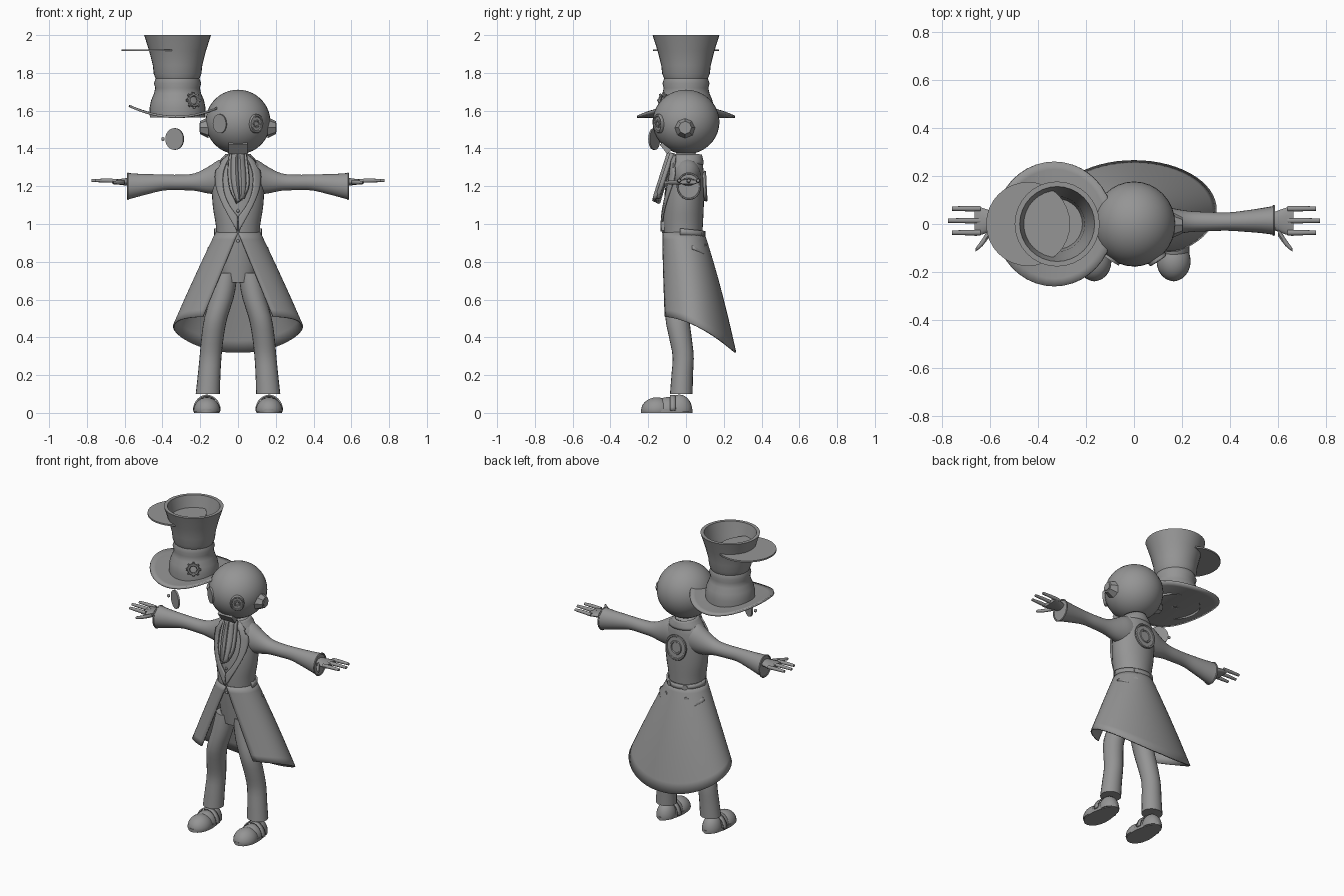
import bpy, math
from math import sin, cos, pi, radians, sqrt
from mathutils import Vector

if "Cube" in bpy.data.objects:
    bpy.data.objects.remove(bpy.data.objects["Cube"])

grey = bpy.data.materials.new("plain grey")
grey.diffuse_color = (0.3, 0.3, 0.3, 1)
grey.use_nodes = True
grey.node_tree.nodes["Principled BSDF"].inputs["Base Color"].default_value = grey.diffuse_color


def finish(ob, name, thick=0.0, offset=0):
    ob.name = name
    ob.data.materials.append(grey)
    if thick:
        m = ob.modifiers.new("thickness", 'SOLIDIFY')
        m.thickness, m.offset = thick, offset
    return ob


def grid(name, f, nu, nv, wrap=False, caps=False, thick=0.0):
    """Surface f(u, v), u across and v along, both 0..1."""
    cols = nu if wrap else nu + 1
    verts = [f(i / nu, j / nv) for j in range(nv + 1) for i in range(cols)]
    faces = [(j * cols + i, j * cols + (i + 1) % cols,
              (j + 1) * cols + (i + 1) % cols, (j + 1) * cols + i)
             for j in range(nv) for i in range(nu)]
    if caps:
        faces += [tuple(range(cols))[::-1], tuple(range(nv * cols, (nv + 1) * cols))]
    me = bpy.data.meshes.new(name)
    me.from_pydata(verts, [], faces)
    ob = bpy.data.objects.new(name, me)
    bpy.context.collection.objects.link(ob)
    return finish(ob, name, thick)


def spline(rows, t):
    """Smooth interpolation through rows for t in 0..1."""
    s = min(max(t, 0), 1) * (len(rows) - 1)
    i = min(int(s), len(rows) - 2)
    k = s - i
    p = [rows[min(max(i + d, 0), len(rows) - 1)] for d in (-1, 0, 1, 2)]
    return [b + 0.5 * k * (c - a + k * (2*a - 5*b + 4*c - d + k * (3*(b - c) + d - a)))
            for a, b, c, d in zip(*p)]


def tube(name, rows, nu=24, nv=16, along_x=0):
    """Rows are (x, y, z, half width, half depth); along_x lays it sideways."""
    def f(u, v):
        x, y, z, a, b = spline(rows, v)
        c, s = cos(2 * pi * u), sin(2 * pi * u)
        return (x, y + a * c, z + b * s * along_x) if along_x else (x + a * c, y + b * s, z)
    return grid(name, f, nu, nv, True, True)


def lathe(name, profile, x, y, n=32):
    def f(u, v):
        r, z = profile[round(v * (len(profile) - 1))]
        return (x + r * cos(2 * pi * u), y + r * sin(2 * pi * u), z)
    return grid(name, f, n, len(profile) - 1, True)


def ball(name, loc, size, seg=24, rings=14):
    bpy.ops.mesh.primitive_uv_sphere_add(segments=seg, ring_count=rings, radius=1, location=loc)
    bpy.context.object.scale = size
    return finish(bpy.context.object, name)


def disc(name, loc, normal, r, depth, sy=1.0, n=24, r2=None):
    bpy.ops.mesh.primitive_cone_add(vertices=n, radius1=r, radius2=r if r2 is None else r2,
                                    depth=depth, location=loc)
    ob = bpy.context.object
    ob.rotation_euler = Vector(normal).to_track_quat('Z', 'Y').to_euler()
    ob.scale = (1, sy, 1)
    return finish(ob, name)


def ring(name, loc, normal, r, minor, sy=1.0):
    bpy.ops.mesh.primitive_torus_add(location=loc, major_radius=r, minor_radius=minor,
                                     major_segments=24, minor_segments=6)
    ob = bpy.context.object
    ob.rotation_euler = Vector(normal).to_track_quat('Z', 'Y').to_euler()
    ob.scale = (1, sy, 1)
    return finish(ob, name)


def gear(name, loc, normal, r):
    ring(name, loc, normal, r * 0.68, r * 0.2)
    q = Vector(normal).to_track_quat('Z', 'Y')
    for k in range(8):
        a = k * pi / 4
        d = q @ Vector((cos(a), sin(a), 0))
        disc(name + "_tooth", Vector(loc) + d * r * 0.9, d, r * 0.16, r * 0.3, n=6)


# Torso: rows run up from hips to neck base
TORSO = [(0, -.02, .69, .085, .07), (0, -.017, .79, .105, .085), (0, -.015, .89, .112, .098),
         (0, -.015, .99, .117, .104), (0, -.012, 1.09, .133, .106), (0, -.007, 1.19, .138, .103),
         (0, 0, 1.29, .13, .092), (0, 0, 1.335, .098, .082), (0, 0, 1.375, .05, .05)]
tube("coat_body", TORSO, 32, 24)


def front(x, z, out=0.0):
    """Depth of the chest surface at x, z, moved outward by out."""
    k = (z - .69) / .1 if z < 1.29 else 6 + (z - 1.29) / .045
    _, y, _, a, b = spline(TORSO, k / 8)
    return y - b * sqrt(max(1 - (x / a) ** 2, 0.06)) - out


# Head, neck, face and ear caps
H = Vector((0, 0, 1.54))
ball("head", H, (.172, .177, .171), 32, 20)
tube("neck", [(0, 0, 1.33, .045, .045), (0, 0, 1.42, .045, .045)], 16, 1)
for s in (-1, 1):
    n = Vector((s * .55, -.83, -.05)).normalized()
    e = H + n * .173
    disc("eye", e, n, .042, .012, 1.2)
    if s == 1:
        ring("eye_rim", e + n * .006, n, .036, .006, 1.2)
        gear("eye_gear", e + n * .007, n, .022)
    disc("ear_cap", (s * .178, -.005, 1.51), (s, 0, 0), .056, .046, 1, 8, .034)
    disc("ear_stud", (s * .2, -.005, 1.51), (s, 0, 0), .024, .01, 1, 8)
bpy.ops.mesh.primitive_cube_add(size=1, location=(0, -.108, 1.405))
jaw = finish(bpy.context.object, "jaw")
jaw.scale, jaw.rotation_euler = (.1, .03, .062), (radians(38), 0, 0)

# Standing collar, open at the front
def collar(u, v):
    a = radians(-60 + 300 * u)
    r = spline([(.103, .088), (.085, .085), (.062, .078)], v)
    return (r[0] * cos(a), r[1] * sin(a), 1.315 + .052 * v)
grid("collar", collar, 28, 4, thick=.012)

# Cravat hanging forward, with pleats
def cravat(u, v):
    w, x0 = spline([(.045, 0), (.052, 0), (.055, .003), (.048, .008), (.02, .012)], v)
    c = 2 * u - 1
    y = -.085 - .078 * v + .018 * c * c + .008 * cos(3 * pi * c)
    return (x0 + w * c, y, 1.375 - .25 * v + .015 * c * v)
grid("cravat", cravat, 14, 10, thick=.022)

# Lapels and the waistcoat edge follow the chest
OUTER = [(.052, 1.362), (.092, 1.325), (.118, 1.27), (.113, 1.19), (.075, 1.09), (.004, .96)]
INNER = [(.042, 1.355), (.066, 1.31), (.08, 1.25), (.074, 1.17), (.045, 1.1), (.002, 1.04)]
for s in (-1, 1):
    def lapel(u, v, s=s):
        (xa, za), (xb, zb) = spline(INNER, v), spline(OUTER, v)
        x, z = xa + (xb - xa) * u, za + (zb - za) * u
        notch = .018 if (u == 1 and .2 < v < .35) else 0
        return (s * (x - notch), front(x, z, .007 + .006 * u), z)
    grid("lapel", lapel, 4, 20, thick=.01)
for z in (1.07, 1.02, .96, .91):
    ball("button", (0, front(0, z, .004), z), (.009, .006, .009), 10, 6)

# Coat skirt: flared, split at the front, dipping at the back
def skirt(u, v, out=0.0):
    rx, ry, cy = .115 + .226 * v + out, .106 + .096 * v + out, -.013 + .073 * v
    half = math.asin(.185 * v / rx)
    a = half + (2 * pi - 2 * half) * u
    y = cy - ry * cos(a)
    t = min(max((y + .135) / .395, 0), 1)
    hem = .51 - .19 * t ** 1.8
    return (rx * sin(a), y, .955 + (hem - .955) * v)
grid("coat_skirt", skirt, 48, 12, thick=.008)

# Back belt, small flap and rear buttons
def belt(u, v):
    a = pi * (u * 1.1 - .05)
    return (.121 * cos(a), -.013 + .112 * sin(a), .94 + .035 * v - .012 * sin(a))
grid("back_belt", belt, 20, 1, thick=.01)
def flap(u, v):
    a = pi * (.1 + .8 * u)
    return ((.128 + .04 * v) * cos(a), -.01 + (.113 + .03 * v) * sin(a),
            .9 - v * (.03 + .055 * sin(pi * u)))
grid("back_flap", flap, 18, 3, thick=.01)
for s in (-1, 1):
    disc("belt_button", (s * .055, .088, .948), (s * .4, 1, 0), .016, .014, 1, 12)
    disc("flap_button", (s * .07, .096, .88), (s * .5, 1, 0), .014, .02, 1, 12)

# Round emblem plate on the back
disc("back_plate", (0, .098, 1.2), (0, 1, .05), .07, .014, 1.1)
for r in (.068, .035):
    ring("back_ring", (0, .104, 1.2), (0, 1, .05), r, .007, 1.1)

for s in (-1, 1):
    # Sleeve with flared, hollow cuff
    tube("sleeve", [(s * x, y, z, a, b) for x, y, z, a, b in (
        (.04, .005, 1.25, .075, .1), (.10, .008, 1.247, .07, .092), (.16, .01, 1.232, .056, .07),
        (.23, .01, 1.222, .044, .046), (.31, .01, 1.22, .04, .041), (.39, .01, 1.22, .038, .042),
        (.47, .012, 1.212, .045, .052), (.53, .014, 1.205, .052, .061),
        (.583, .015, 1.2, .06, .07))], 24, 24, s)
    ring("cuff_edge", (s * .582, .015, 1.2), (s, 0, 0), .06, .005, 1.13)
    # Hand: wrist, flat palm, three fingers and thumb
    tube("palm", [(s * x, .012, 1.223, a, b) for x, a, b in (
        (.56, .03, .022), (.59, .04, .02), (.63, .055, .015), (.665, .063, .012))], 16, 6, s)
    for y, tip in ((.064, .757), (.014, .775), (-.036, .757)):
        tube("finger", [(s * .64, y, 1.228, .012, .011), (s * .7, y, 1.23, .011, .011),
                        (s * tip, y, 1.23, .009, .008)], 10, 4, s)
    tube("thumb", [(s * .6, -.03, 1.222, .02, .012), (s * .63, -.075, 1.22, .016, .011),
                   (s * .66, -.108, 1.22, .007, .008)], 10, 4, s)
    # Trouser leg
    tube("leg", [(s * x, y, z, a, b) for x, y, z, a, b in (
        (.062, -.03, .74, .06, .065), (.083, -.04, .62, .063, .066), (.118, -.045, .5, .061, .064),
        (.135, -.03, .4, .059, .06), (.145, -.015, .3, .058, .056), (.153, -.02, .2, .06, .057),
        (.16, -.025, .1, .064, .06))], 20, 16)
    # Shoe: sole, rounded toe, heel and strap
    sx = s * .165
    def sole(u, v, sx=sx):
        a = 2 * pi * u
        w = .066 - .012 * sin(a)
        return (sx + w * cos(a), -.102 + .137 * sin(a), .02 * v)
    grid("sole", sole, 28, 1, True, True)
    ball("shoe_toe", (sx, -.155, .012), (.071, .083, .07))
    ball("shoe_heel", (sx, -.035, .012), (.058, .068, .085))
    ball("shoe_middle", (sx, -.095, .012), (.066, .08, .072))
    def strap(u, v, sx=sx):
        a = pi * u
        return (sx + .07 * cos(a), -.085 + .03 * v, .012 + .08 * sin(a))
    grid("shoe_strap", strap, 14, 1, thick=.008)
for part in [o for o in bpy.data.objects if o.name.startswith("shoe_") and "strap" not in o.name]:
    for v in part.data.vertices:          # flatten the underside onto the sole
        v.co.z = max(v.co.z, -.1)

# Hat: open crown, saddle-shaped brim, loose lid and gear
HX = -.32
lathe("hat_crown", [(.147, 1.565), (.148, 1.615), (.14, 1.655), (.125, 1.69), (.118, 1.72),
                    (.125, 1.745), (.116, 1.77), (.126, 1.795), (.131, 1.84), (.15, 1.915),
                    (.177, 2.0), (.156, 2.0), (.137, 1.915), (.115, 1.83), (.105, 1.72),
                    (.0, 1.72)], HX, 0)
def brim(u, v):
    a = 2 * pi * u
    dx, dy = .245 * v * cos(a), .26 * v * sin(a)
    return (HX - .012 * v + dx, dy, 1.567 + .058 * (dx / .245) ** 2 - .004 * dx)
grid("hat_brim", brim, 40, 8, True, False, .012)
disc("hat_lid", (-.441, 0, 1.92), (0, 0, 1), .175, .01, 1, 32)
gear("hat_gear", (-.235, -.125, 1.655), (.5, -.85, .15), .042)

# Loose eye plate with its small hinge bead
disc("eye_plate", (-.335, -.168, 1.45), (-.5, -.86, 0), .055, .01, 1.05)
ball("hinge_bead", (-.397, -.15, 1.45), (.01, .01, .01), 10, 6)

# Consistent normals and smooth shading with sharp edges kept
bpy.ops.object.select_all(action='SELECT')
bpy.context.view_layer.objects.active = bpy.data.objects["head"]
bpy.ops.object.mode_set(mode='EDIT')
bpy.ops.mesh.select_all(action='SELECT')
bpy.ops.mesh.normals_make_consistent(inside=False)
bpy.ops.object.mode_set(mode='OBJECT')
bpy.ops.object.shade_smooth_by_angle(angle=radians(40))
